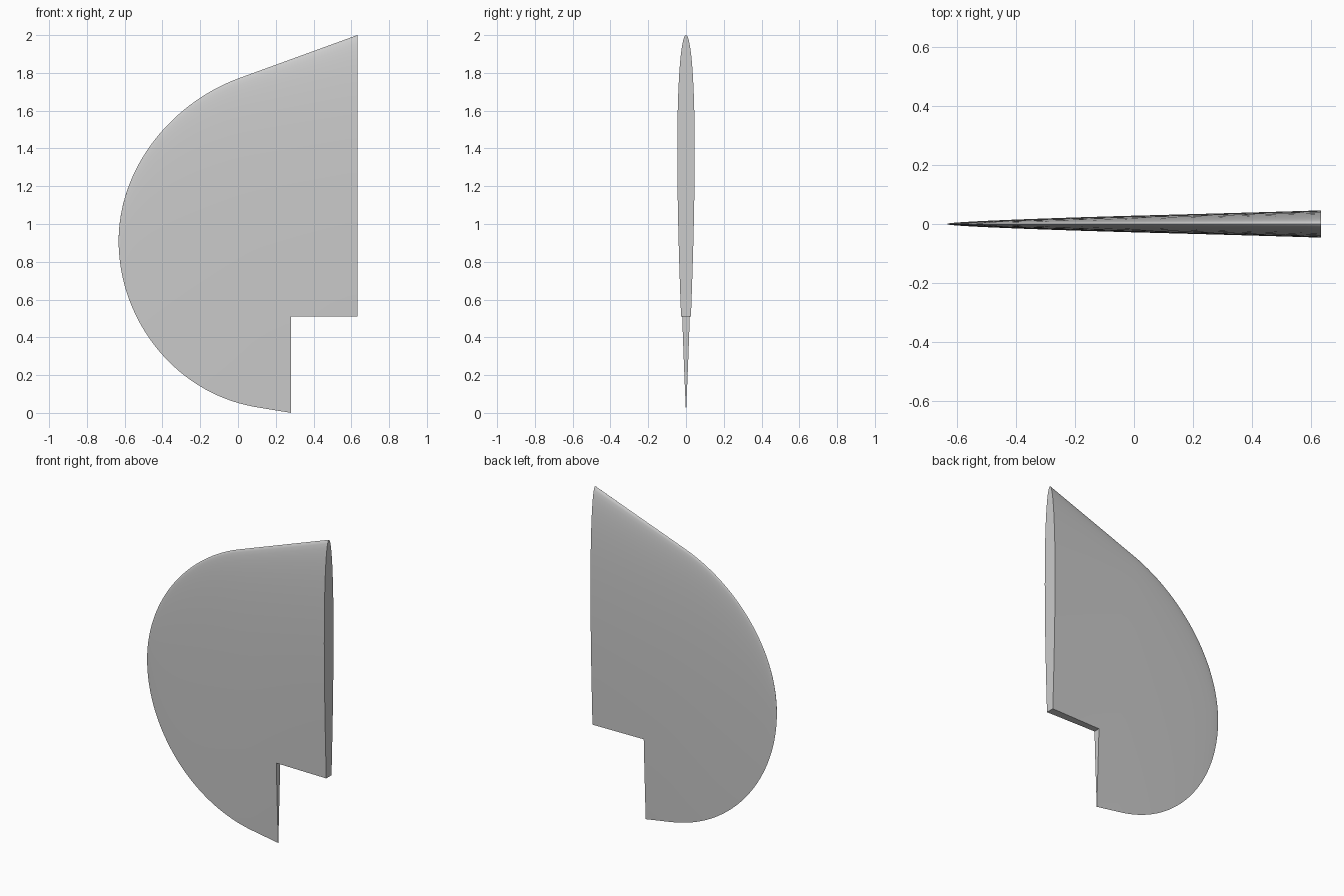
import bpy, bmesh, math
from mathutils import Vector
from mathutils.geometry import interpolate_bezier

cube = bpy.data.objects.get("Cube")
if cube:
    bpy.data.objects.remove(cube, do_unlink=True)

TIP, ROOT = -0.632, 0.632
NOTCH_X, NOTCH_Z = 0.28, 0.51
STATIONS, CHORD_STEPS = 48, 32

grey = bpy.data.materials.new("plain grey")
grey.use_nodes = True
colour = (0.6, 0.6, 0.6, 1)
grey.diffuse_color = colour
grey.node_tree.nodes["Principled BSDF"].inputs["Base Color"].default_value = colour


def edge(points, end):
    """Outline edge: a curve from the tip, then a straight run to the root."""
    curve = interpolate_bezier(*[Vector((x, z, 0)) for x, z in points], 200)
    return curve + [Vector((*end, 0))]


def height(line, x):
    for a, b in zip(line, line[1:]):
        if x <= b.x:
            return a.y + (b.y - a.y) * (x - a.x) / max(b.x - a.x, 1e-9)
    return line[-1].y


def thickness(u):
    """Symmetric foil section, peak of 1 near the front third."""
    return (2.969 * math.sqrt(u) - 1.26 * u - 3.516 * u**2
            + 2.843 * u**3 - 1.036 * u**4)


leading = edge([(TIP, 0.91), (TIP, 1.3), (-0.35, 1.64), (0, 1.77)], (ROOT, 2))
trailing = edge([(TIP, 0.91), (TIP, 0.49), (-0.33, 0.1), (0.1, 0.03)], (ROOT, -0.058))

# Fin blade: foil sections lofted from tip to root
bm = bmesh.new()
steps = [(1 - math.cos(math.pi * i / CHORD_STEPS)) / 2 for i in range(CHORD_STEPS + 1)]
loop = [(u, 1) for u in steps] + [(u, -1) for u in reversed(steps[1:-1])]
rings = []
for i in range(STATIONS + 1):
    x = TIP + (ROOT - TIP) * (i / STATIONS) ** 2
    top, bottom = height(leading, x), height(trailing, x)
    chord = top - bottom
    half = chord * (0.0164 + 0.0095 * x)
    rings.append([bm.verts.new((x, side * half * thickness(u), top - u * chord))
                  for u, side in loop])
for a, b in zip(rings, rings[1:]):
    for j in range(len(loop)):
        k = (j + 1) % len(loop)
        bm.faces.new((a[j], a[k], b[k], b[j]))
bm.faces.new(rings[-1])
bmesh.ops.remove_doubles(bm, verts=bm.verts, dist=1e-5)
bmesh.ops.recalc_face_normals(bm, faces=bm.faces)
mesh = bpy.data.meshes.new("fin_blade")
bm.to_mesh(mesh)
bm.free()
mesh.materials.append(grey)
fin = bpy.data.objects.new("fin_blade", mesh)
bpy.context.collection.objects.link(fin)

# Notch in the lower root corner
bpy.ops.mesh.primitive_cube_add(size=1, location=(NOTCH_X + 0.5, 0, NOTCH_Z - 0.5))
cutter = bpy.context.object
cutter.name = "notch_cutter"
cutter.hide_render = True
cutter.data.materials.append(grey)
cut = fin.modifiers.new("notch", "BOOLEAN")
cut.operation = "DIFFERENCE"
cut.solver = "EXACT"
cut.object = cutter

bpy.ops.object.select_all(action="DESELECT")
fin.select_set(True)
bpy.context.view_layer.objects.active = fin
bpy.ops.object.modifier_apply(modifier=cut.name)
bpy.data.objects.remove(cutter, do_unlink=True)
bpy.ops.object.shade_smooth_by_angle(angle=math.radians(35))
